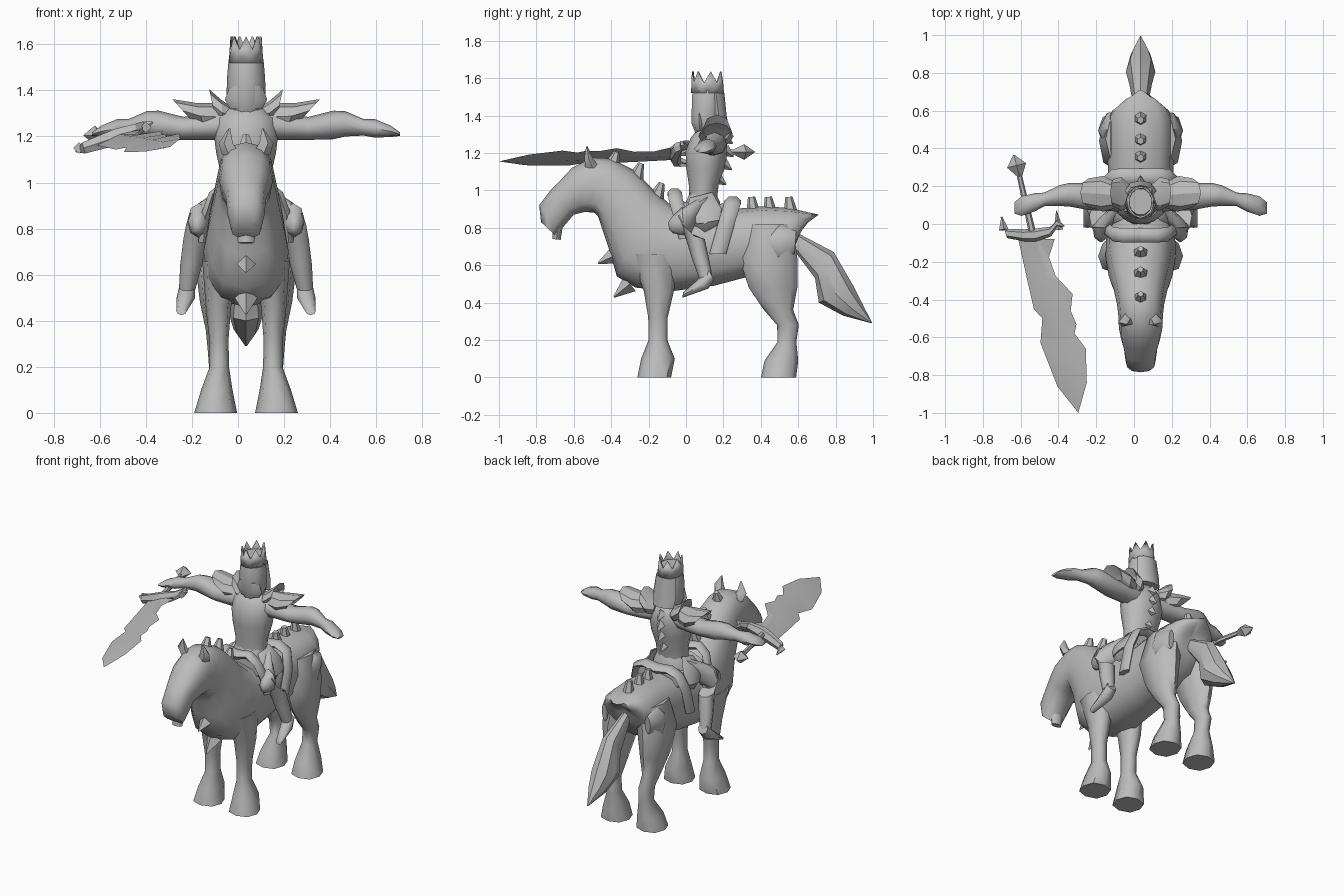
import bpy, bmesh, math
from mathutils import Vector as V

CX = 0.035  # centre plane of horse and rider
grey = bpy.data.materials.new("plain_grey")
grey.diffuse_color = (0.5, 0.5, 0.5, 1)


def finish(name, bm, mirror=False, x=CX, angle=55):
    bmesh.ops.recalc_face_normals(bm, faces=bm.faces)
    me = bpy.data.meshes.new(name)
    bm.to_mesh(me)
    bm.free()
    me.materials.append(grey)
    ob = bpy.data.objects.new(name, me)
    bpy.context.collection.objects.link(ob)
    ob.location.x = x
    if mirror:
        ob.modifiers.new("mirror", 'MIRROR').use_mirror_merge = False
    bpy.ops.object.select_all(action='DESELECT')
    ob.select_set(True)
    bpy.context.view_layer.objects.active = ob
    bpy.ops.object.shade_smooth_by_angle(angle=math.radians(angle))
    return ob


def loft(name, rings, n=8, power=1.0, **kw):
    """Skin rings, each given as centre and two half axes."""
    bm = bmesh.new()
    f = lambda t: math.copysign(abs(t) ** power, t)
    rows = []
    for c, u, v in rings:
        rows.append([bm.verts.new(V(c) + V(u) * f(math.cos(a)) + V(v) * f(math.sin(a)))
                     for a in [2 * math.pi * i / n for i in range(n)]])
    for a, b in zip(rows, rows[1:]):
        for i in range(n):
            j = (i + 1) % n
            bm.faces.new((a[i], a[j], b[j], b[i]))
    for r in (rows[0], rows[-1]):
        bm.faces.new(r)
    return finish(name, bm, **kw)


def sec(ya, za, yb, zb, w, x=0):
    """Ring in a plane across the side profile, from upper to lower edge point."""
    return ((x, (ya + yb) / 2, (za + zb) / 2), (w, 0, 0), (0, (ya - yb) / 2, (za - zb) / 2))


def level(x, y, z, rx, ry):
    return ((x, y, z), (rx, 0, 0), (0, ry, 0))


def across(x, y, z, ry, rz):
    return ((x, y, z), (0, ry, 0), (0, 0, rz))


def spike(name, base, tip, r, top=0.1, n=4, **kw):
    b, t = V(base), V(tip)
    d = (t - b).normalized()
    u = d.cross(V((1, 0, 0)) if abs(d.x) < 0.8 else V((0, 1, 0))).normalized()
    v = d.cross(u)
    return loft(name, [(b, u * r, v * r), (t, u * r * top, v * r * top)], n, angle=20, **kw)


# Horse body, neck and head in one skin
loft("horse_body", [sec(*r) for r in (
    (-.775, .83, -.70, .76, .065), (-.785, .92, -.66, .80, .08), (-.725, 1.0, -.60, .87, .088),
    (-.665, 1.06, -.54, .885, .105), (-.61, 1.12, -.49, .88, .115), (-.50, 1.175, -.47, .86, .118),
    (-.40, 1.17, -.45, .80, .125), (-.28, 1.11, -.41, .68, .143), (-.17, 1.0, -.37, .54, .17),
    (-.08, .92, -.27, .48, .185), (.05, .89, -.08, .46, .182), (.25, .90, .15, .49, .172),
    (.42, .915, .34, .54, .175), (.56, .905, .50, .58, .175), (.62, .89, .58, .69, .15),
    (.68, .877, .60, .76, .085), (.71, .87, .60, .79, .025))], 12, 0.8)
loft("lower_lip", [sec(-.71, .80, -.66, .80, .045), sec(-.715, .74, -.67, .735, .035)])

# Horse legs with flared hooves
loft("front_leg", [level(.11, -.17, .66, .08, .13), level(.12, -.145, .46, .055, .08),
                   level(.118, -.15, .32, .042, .052), level(.116, -.15, .2, .042, .05),
                   level(.127, -.15, .1, .068, .09), level(.132, -.17, 0, .093, .09)],
     8, 0.85, mirror=True)
loft("hind_leg", [level(.10, .45, .82, .085, .12), level(.13, .44, .64, .09, .155),
                  level(.135, .465, .48, .065, .13), level(.13, .495, .36, .045, .078),
                  level(.125, .545, .28, .042, .058), level(.118, .54, .19, .042, .05),
                  level(.127, .51, .09, .068, .09), level(.132, .495, 0, .093, .094)],
     8, 0.85, mirror=True)
loft("haunch_plate", [sec(.44, .77, .42, .66, .03, .165), sec(.50, .82, .49, .60, .06, .165),
                      sec(.59, .78, .58, .66, .02, .16)], mirror=True)

# Tail
loft("tail", [sec(.60, .77, .57, .69, .03), sec(.79, .67, .69, .53, .06),
              sec(.90, .48, .71, .40, .078), sec(.94, .40, .84, .33, .055),
              sec(.995, .292, .988, .29, .004)], angle=35)

# Ears, mane, back and chest spikes
loft("ear", [level(.06, -.50, 1.12, .045, .04), level(.085, -.52, 1.17, .034, .025),
             level(.072, -.53, 1.235, .004, .004)], 5, mirror=True)
for y, z in ((-.40, 1.15), (-.27, 1.09), (-.16, .985)):
    spike("mane_spike", (0, y, z - .03), (0, y + .03, z + .055), .045, .35, 6)
for y in (.36, .45, .56):
    spike("back_spike", (0, y, .88), (0, y - .01, .965), .038, .5, 6)
spike("chest_spike", (0, -.385, .65), (0, -.47, .61), .045)
spike("lower_chest_spike", (0, -.30, .50), (0, -.385, .43), .05)


def saddle_arch(name, pts, t):
    """Strap over the back: rows of offset, y, z and turn, mirrored to both sides."""
    loft(name, [((x, y, z), (0, t, 0), (d * .025, 0, (1 - d) * .03)) for x, y, z, d in pts],
         6, mirror=True)


saddle_arch("cantle", ((0, .25, .93, 0), (.09, .25, .945, .2), (.155, .245, .92, .6),
                       (.185, .215, .82, 1), (.185, .17, .66, 1)), .045)
saddle_arch("pommel", ((0, -.06, .97, 0), (.09, -.06, .99, .2), (.145, -.055, .95, .7),
                       (.175, -.03, .86, 1), (.185, 0, .74, 1)), .038)
loft("saddle_seat", [sec(-.04, .95, -.04, .8, .15), sec(.1, .92, .1, .72, .19),
                     sec(.24, .94, .24, .8, .16)], 10)

# Rider torso and hips
loft("rider_hips", [level(0, .10, .86, .13, .10), level(0, .09, .94, .125, .095),
                    level(0, .09, .99, .10, .07)], 10)
loft("rider_torso", [level(0, .09, .95, .105, .075), level(0, .095, 1.03, .108, .08),
                     level(0, .105, 1.13, .13, .105), level(0, .11, 1.21, .14, .112),
                     level(0, .12, 1.28, .13, .095), level(0, .125, 1.33, .07, .06)], 12)
loft("skirt_plate", [sec(.14, .99, .02, .96, .015, .10), sec(.19, .90, .0, .89, .03, .15),
                     sec(.18, .84, .06, .82, .015, .18)], mirror=True)
for z, y in ((1.05, .165), (1.13, .195), (1.20, .205), (1.27, .20)):
    spike("spine_spike", (0, y, z + .015), (0, y + .05, z - .02), .035)

# Rider legs
loft("rider_leg", [sec(.13, .99, .08, .85, .07, .07), sec(.02, .93, .03, .78, .055, .17),
                   sec(-.05, .88, .01, .76, .05, .21), sec(-.01, .77, .10, .74, .05, .222),
                   sec(.03, .64, .12, .65, .048, .238), sec(.07, .53, .14, .55, .036, .255)],
     mirror=True)
loft("knee_guard", [sec(-.02, .91, -.01, .76, .05, .205), sec(-.075, .86, -.07, .77, .035, .21),
                    sec(-.095, .83, -.09, .79, .01, .21)], mirror=True)
loft("boot", [sec(.12, .58, .15, .52, .035, .255), sec(.06, .52, .12, .475, .04, .262),
              sec(-.015, .455, -.02, .425, .022, .28)], mirror=True)

# Arms held straight out to the sides
loft("rider_arm", [across(*r) for r in (
    (.08, .13, 1.25, .07, .065), (.17, .14, 1.24, .07, .055), (.27, .145, 1.235, .072, .05),
    (.38, .155, 1.25, .062, .062), (.43, .15, 1.255, .055, .055), (.51, .13, 1.24, .036, .036),
    (.56, .115, 1.235, .048, .04), (.63, .095, 1.222, .052, .024), (.668, .085, 1.21, .03, .008))],
     mirror=True)

# Layered shoulder plates: each flares outwards to a tilted rim, closed by a shallow dish
for nm, x0, z0, h0, x1, z1, lean, h, r in (
        ("inner_pauldron", .06, 1.29, .04, .145, 1.335, .015, .07, .085),
        ("outer_pauldron", .12, 1.285, .06, .275, 1.312, .045, .05, .09)):
    xm, zm = (x0 + x1) / 2, (z0 + z1) / 2
    loft(nm, [((x0, .15, z0), (0, r * .7, 0), (.005, 0, h0)),
              ((xm, .16, zm - .01), (0, r * 1.05, 0), (lean * .4, 0, (h0 + h) / 2 + .002)),
              ((x1, .165, z1), (0, r * .85, 0), (lean, 0, h)),
              ((x1 - .03, .165, z1 - .015), (0, r * .6, 0), (lean * .5, 0, h * .5))],
         8, mirror=True, angle=25)

# Head with beard, long hair and a ragged crown
loft("head", [level(0, .11, 1.30, .06, .06), level(0, .105, 1.36, .085, .08),
              level(0, .11, 1.45, .083, .083), level(0, .115, 1.53, .076, .085),
              level(0, .118, 1.58, .064, .07)], 10)
loft("hair", [level(0, .19, 1.33, .075, .04), level(0, .175, 1.40, .085, .042),
              level(0, .16, 1.52, .072, .045)])
loft("beard", [level(0, .075, 1.32, .07, .03), level(0, .07, 1.36, .092, .04),
               level(0, .07, 1.42, .07, .04)])
bm = bmesh.new()
N = 14
low = [bm.verts.new((.077 * math.sin(a), .115 - .088 * math.cos(a), 1.52))
       for a in [2 * math.pi * i / N for i in range(N)]]
high = [bm.verts.new((v.co.x * .9, .115 + (v.co.y - .115) * .95, 1.635 if i % 2 == 0 else 1.575))
        for i, v in enumerate(low)]
for i in range(N):
    j = (i + 1) % N
    bm.faces.new((low[i], low[j], high[j], high[i]))
crown = finish("crown", bm, angle=40)
crown.modifiers.new("thickness", 'SOLIDIFY').thickness = 0.01


# Broad notched blade, tilted about its length
def tilt(x, y, dz=0):
    mid = -.53 + (-.07 - y) * .26
    return (x, y, 1.195 + .038 * y + .35 * (x - mid) + dz)


edge_a = ((-.615, -.07), (-.56, -.32), (-.53, -.45), (-.485, -.50), (-.495, -.63), (-.405, -.86))
edge_b = ((-.42, -.08), (-.45, -.175), (-.415, -.275), (-.325, -.37), (-.335, -.46),
          (-.305, -.53), (-.315, -.58), (-.255, -.66), (-.25, -.84))
bm = bmesh.new()
rim = [bm.verts.new(tilt(*p)) for p in edge_a + ((-.295, -1.0),) + edge_b[::-1]]
for dz in (.014, -.014):
    ridge = [bm.verts.new(tilt(-.515 + .19 * t, -.08 - .78 * t, dz)) for t in (0, .25, .5, .75, 1)]
    near = [min(range(5), key=lambda k: abs(ridge[k].co.y - v.co.y)) for v in rim]
    for i in range(len(rim) - 1):
        a, b = near[i], near[i + 1]
        bm.faces.new((rim[i], rim[i + 1], ridge[b]))
        step = 1 if b > a else -1
        for k in range(a, b, step):
            bm.faces.new((rim[i], ridge[k + step], ridge[k]))
finish("sword_blade", bm, x=0, angle=20)

# Hilt, curved guard and pommel
loft("sword_grip", [((-.53, -.08, 1.2), (.02, 0, 0), (0, 0, .02)),
                    ((-.61, .27, 1.205), (.014, 0, 0), (0, 0, .014))], 6, x=0)
loft("sword_guard", [((x, y, z), (0, r, 0), (-r * .3, 0, r * 1.1)) for x, y, z, r in (
    (-.705, .035, 1.135, .004), (-.67, -.05, 1.15, .025), (-.58, -.06, 1.18, .032),
    (-.52, -.06, 1.20, .036), (-.44, -.04, 1.23, .026), (-.405, .005, 1.245, .022),
    (-.37, -.01, 1.262, .004))], 6, x=0, angle=25)
for s, y in ((-.70, .04), (-.41, .07)):
    spike("guard_hook", (s + .01, -.03, 1.15 if s < -.6 else 1.24),
          (s, y, 1.14 if s < -.6 else 1.25), .025, x=0)
loft("sword_pommel", [((-.605, .25, 1.205), (.012, 0, 0), (0, 0, .012)),
                      ((-.622, .31, 1.205), (.05, .012, 0), (0, 0, .042)),
                      ((-.635, .365, 1.205), (.004, 0, 0), (0, 0, .004))], 4, x=0, angle=20)
